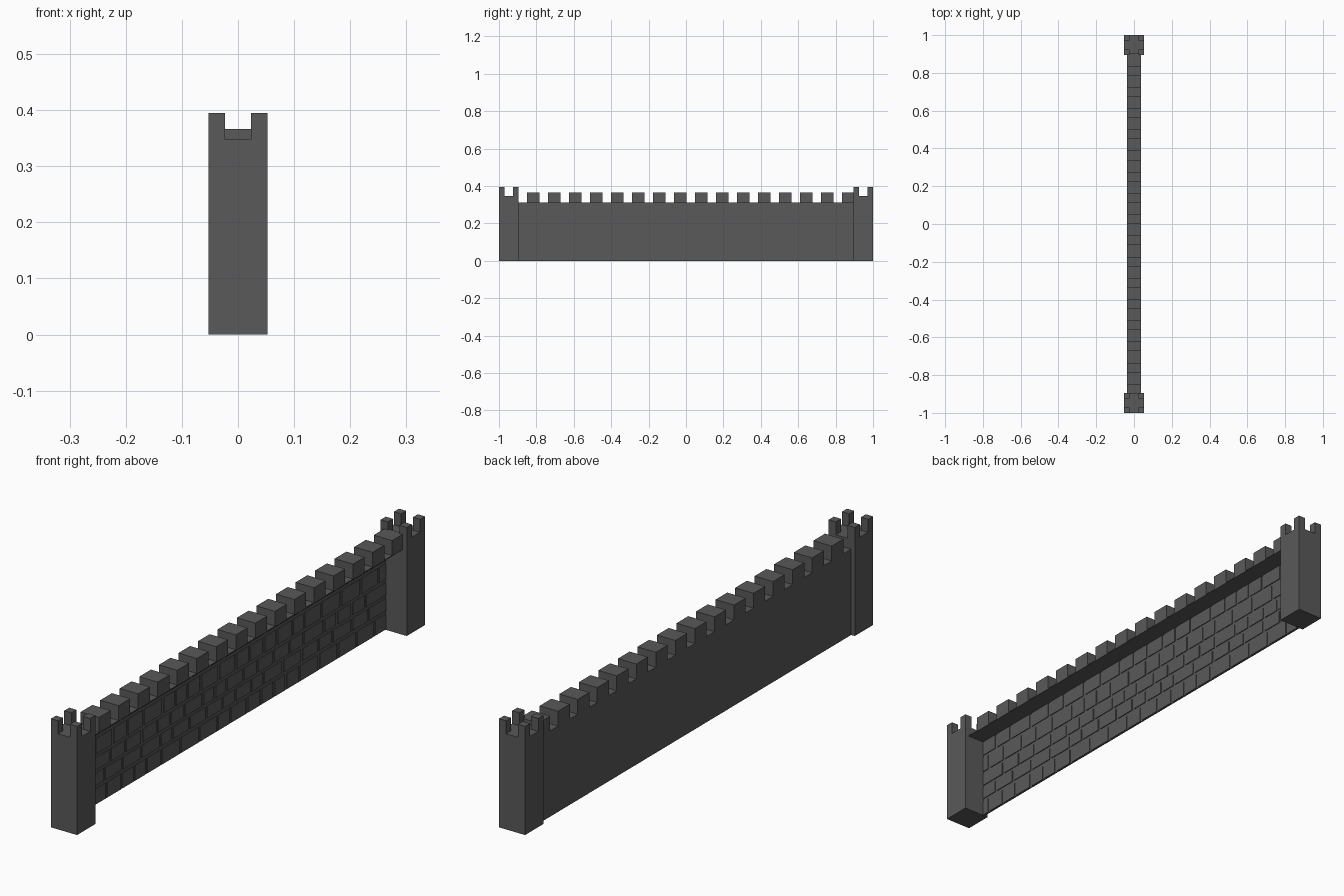
import bpy
import bmesh
import random
from mathutils import Matrix, Vector

random.seed(4)
if "Cube" in bpy.data.objects:
    bpy.data.objects.remove(bpy.data.objects["Cube"], do_unlink=True)

stone = bpy.data.materials.new("dark grey stone")
stone.use_nodes = True
stone.diffuse_color = (0.1, 0.1, 0.1, 1)
stone.node_tree.nodes["Principled BSDF"].inputs["Base Color"].default_value = stone.diffuse_color


def build(name, boxes):
    """One flat-shaded object from (low corner, high corner) boxes."""
    bm = bmesh.new()
    for low, high in boxes:
        low, high = Vector(low), Vector(high)
        matrix = Matrix.Translation((low + high) / 2) @ Matrix.Diagonal((*(high - low), 1))
        bmesh.ops.create_cube(bm, size=1, matrix=matrix)
    mesh = bpy.data.meshes.new(name)
    bm.to_mesh(mesh)
    bm.free()
    mesh.materials.append(stone)
    obj = bpy.data.objects.new(name, mesh)
    bpy.context.collection.objects.link(obj)
    return obj


HALF = 0.0525       # tower half width
TOOTH = 0.029       # tower corner tooth width
END = 0.896         # half length of wall between towers
BACK, WALK = -0.038, 0.036
WALL_TOP = 0.312

# End towers with a tooth on each corner
for name, side in (("front", -1), ("back", 1)):
    cy = side * (1 - HALF)
    build(name + "_tower", [((-HALF, cy - HALF, 0), (HALF, cy + HALF, 0.348))])
    teeth = []
    for x in (-HALF, HALF - TOOTH):
        for y in (cy - HALF, cy + HALF - TOOTH):
            teeth.append(((x, y, 0.348), (x + TOOTH, y + TOOTH, 0.395)))
    build(name + "_tower_teeth", teeth)

# Thin wall panel and the walkway overhanging it
build("wall_panel", [((BACK, -END, 0), (BACK + 0.004, END, WALL_TOP))])
build("walkway", [((BACK, -END, WALL_TOP - 0.003), (WALK, END, WALL_TOP))])

# Battlements along the walkway
build("battlements", [((BACK, y, WALL_TOP), (WALK, y + 0.067, 0.366))
                      for y in (-0.85 + i * 0.1123 for i in range(16))])

# Raised bricks in uneven courses
courses = [(0.002, 0.058), (0.070, 0.115), (0.126, 0.172), (0.184, 0.241), (0.253, 0.309)]
bricks = []
for index, (bottom, top) in enumerate(courses):
    y = -END
    width = 0.03 + 0.04 * (index % 3)
    while y < END:
        finish = min(y + width, END)
        if END - finish < 0.03:
            finish = END
        bricks.append(((BACK + 0.003, y, bottom), (-0.031, finish, top)))
        y = finish + 0.011
        width = random.uniform(0.055, 0.105)
build("bricks", bricks)
